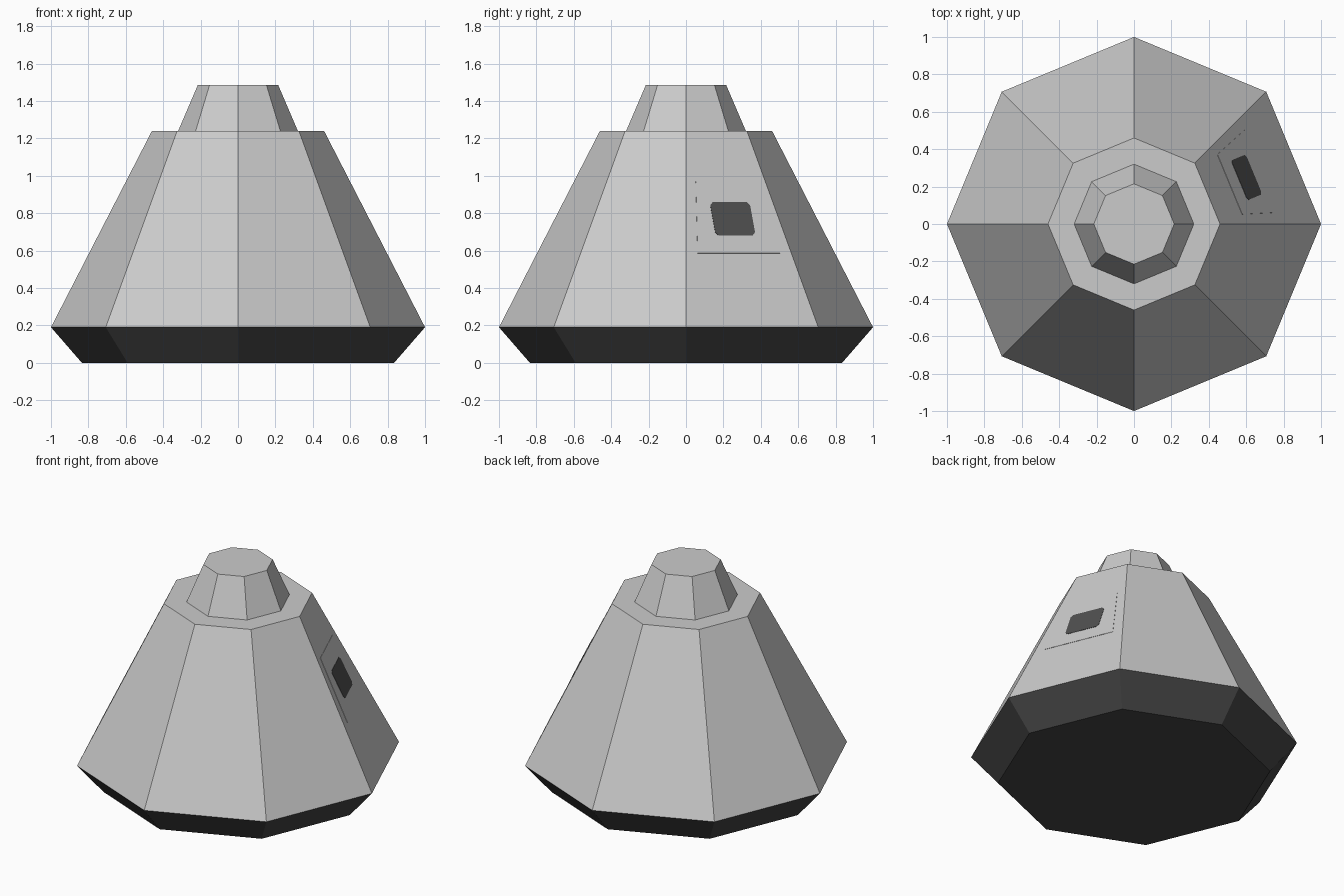
import bpy, bmesh, math
from mathutils import Vector

if "Cube" in bpy.data.objects:
    bpy.data.objects.remove(bpy.data.objects["Cube"])

SIDES = 8
Z0, Z1, R0, R1 = 0.19, 1.24, 1.0, 0.46   # main cone


def material(name, rgb):
    m = bpy.data.materials.new(name)
    m.diffuse_color = (*rgb, 1)
    m.use_nodes = True
    m.node_tree.nodes["Principled BSDF"].inputs["Base Color"].default_value = m.diffuse_color
    return m


hull = material("light grey hull", (0.6, 0.6, 0.6))
shield = material("dark heat shield", (0.06, 0.06, 0.06))
glass = material("dark window", (0.08, 0.08, 0.08))


def finish(name, bm, mats):
    bmesh.ops.recalc_face_normals(bm, faces=bm.faces)
    me = bpy.data.meshes.new(name)
    bm.to_mesh(me)
    bm.free()
    for m in mats:
        me.materials.append(m)
    ob = bpy.data.objects.new(name, me)
    bpy.context.collection.objects.link(ob)
    return ob


def lathe(name, profile, mats, split=-1):
    """Eight-sided solid through (radius, height) rings; below split uses mats[1]."""
    bm = bmesh.new()
    rings = []
    for r, z in profile:
        rings.append([bm.verts.new((r * math.cos(k * math.tau / SIDES),
                                    r * math.sin(k * math.tau / SIDES), z))
                      for k in range(SIDES)])
    for a, b in zip(rings, rings[1:]):
        for k in range(SIDES):
            j = (k + 1) % SIDES
            bm.faces.new((a[k], a[j], b[j], b[k]))
    bm.faces.new(rings[0][::-1])
    bm.faces.new(rings[-1])
    for f in bm.faces:
        f.material_index = int(f.calc_center_median().z < split)
    return finish(name, bm, mats)


def plate(name, outline, lift, depth, mat):
    """Thin plate on the hull side centred at 22.5 degrees; outline is (sideways, height)."""
    a = math.pi / SIDES
    out, side = Vector((math.cos(a), math.sin(a), 0)), Vector((-math.sin(a), math.cos(a), 0))
    slope = (R0 - R1) * math.cos(a) / (Z1 - Z0)
    normal = (out + Vector((0, 0, slope))).normalized()
    bm = bmesh.new()
    layers = []
    for d in (lift - depth, lift):
        layers.append([bm.verts.new(out * (R0 * math.cos(a) - slope * (z - Z0)) + side * t
                                    + Vector((0, 0, z)) + normal * d) for t, z in outline])
    n = len(outline)
    bm.faces.new(layers[0][::-1])
    bm.faces.new(layers[1])
    for k in range(n):
        j = (k + 1) % n
        bm.faces.new((layers[0][k], layers[0][j], layers[1][j], layers[1][k]))
    return finish(name, bm, [mat])


# Capsule body with heat shield, and the docking neck on top
lathe("capsule_body", [(0.835, 0), (R0, Z0), (R1, Z1)], [hull, shield], split=Z0 - 0.01)
lathe("docking_neck", [(0.32, Z1 - 0.005), (0.32, Z1), (0.215, 1.485)], [hull])

# Hatch panel and its window with clipped corners
plate("hatch_panel", [(-0.238, 0.585), (0.238, 0.585), (0.173, 0.97), (-0.173, 0.97)],
      0.002, 0.004, hull)
w, lo, hi, c = 0.115, 0.68, 0.857, 0.016
plate("hatch_window", [(-w + c, lo), (w - c, lo), (w, lo + c), (w, hi - c),
                       (w - c, hi), (-w + c, hi), (-w, hi - c), (-w, lo + c)],
      0.004, 0.006, glass)
